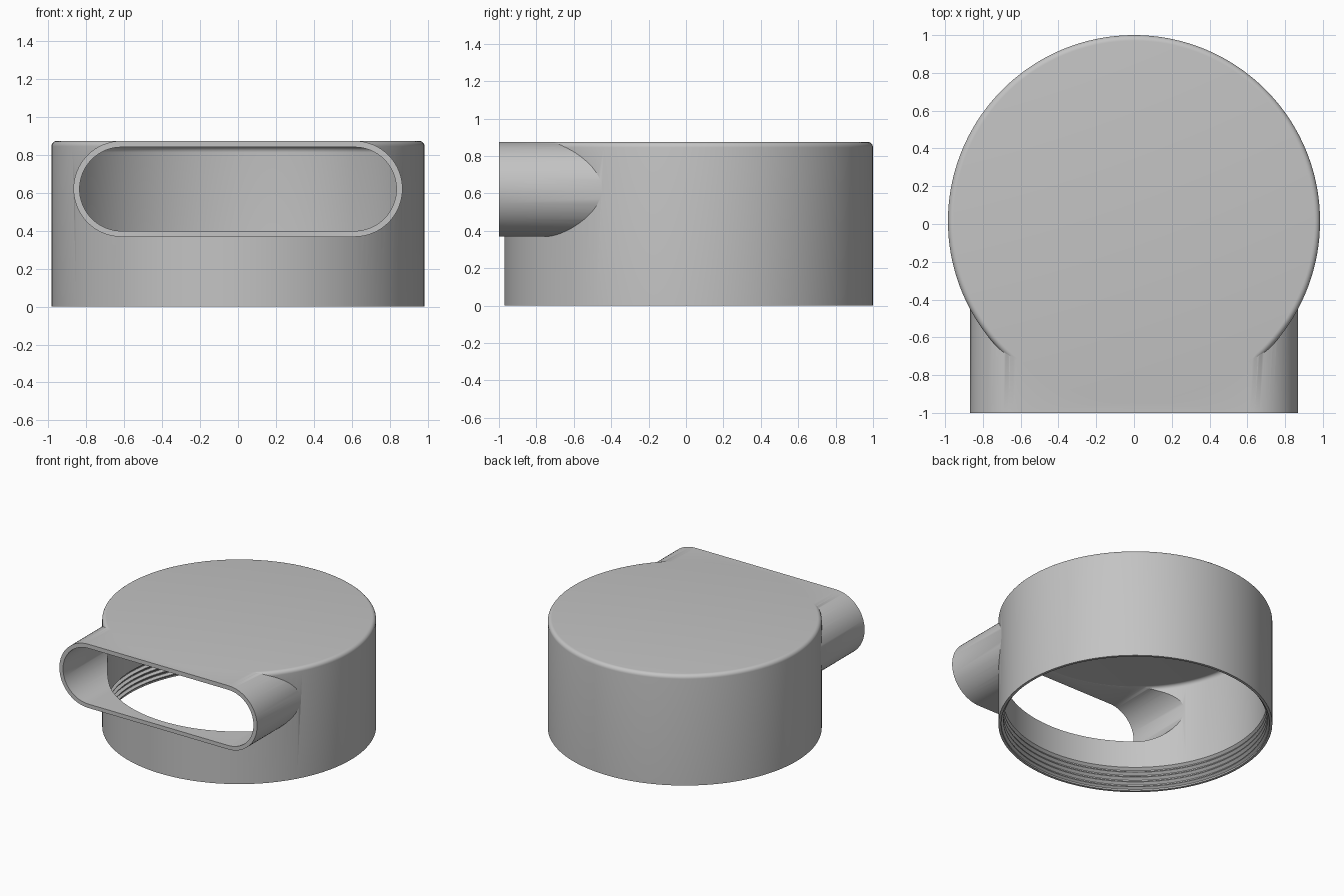
import bpy, bmesh
from math import sin, cos, pi, radians

default = bpy.data.objects.get("Cube")
if default:
    bpy.data.objects.remove(default)

grey = bpy.data.materials.new("plain grey")
grey.use_nodes = True
colour = (0.55, 0.55, 0.55, 1)
grey.diffuse_color = colour
grey.node_tree.nodes["Principled BSDF"].inputs["Base Color"].default_value = colour

CENTRE_Y = 0.015
SIDES = 144


def make_object(name, bm):
    bmesh.ops.recalc_face_normals(bm, faces=bm.faces[:])
    mesh = bpy.data.meshes.new(name)
    bm.to_mesh(mesh)
    bm.free()
    mesh.materials.append(grey)
    obj = bpy.data.objects.new(name, mesh)
    bpy.context.collection.objects.link(obj)
    return obj


def loft(name, rings):
    """Bridge equal rings of points and cap both ends."""
    bm = bmesh.new()
    loops = [[bm.verts.new(p) for p in ring] for ring in rings]
    for a, b in zip(loops, loops[1:]):
        for i in range(len(a)):
            j = (i + 1) % len(a)
            bm.faces.new((a[i], a[j], b[j], b[i]))
    bm.faces.new(loops[0])
    bm.faces.new(loops[-1])
    return make_object(name, bm)


def lathe(name, profile):
    angles = [2 * pi * i / SIDES for i in range(SIDES)]
    return loft(name, [[(r * cos(a), CENTRE_Y + r * sin(a), z) for a in angles]
                       for r, z in profile])


def rounded_top(radius, top, fillet):
    arc = [i * pi / 12 for i in range(7)]
    return [(radius - fillet + fillet * cos(a), top - fillet + fillet * sin(a)) for a in arc]


def slot(name, half_width, radius, z, y0, y1):
    """Rounded slot section pushed along y."""
    section = []
    for side, start in ((1, -pi / 2), (-1, pi / 2)):
        for i in range(33):
            a = start + pi * i / 32
            section.append((side * (half_width - radius) + radius * cos(a), z + radius * sin(a)))
    return loft(name, [[(x, y, h) for x, h in section] for y in (y0, y1)])


def combine(target, other, operation):
    mod = target.modifiers.new(operation.title(), "BOOLEAN")
    mod.operation = operation
    mod.solver = "EXACT"
    mod.object = other
    bpy.context.view_layer.objects.active = target
    bpy.ops.object.modifier_apply(modifier=mod.name)
    bpy.data.objects.remove(other)


# Round cap with a softened top edge
cap = lathe("threaded_cap_with_spout", [(0.985, 0)] + rounded_top(0.985, 0.875, 0.03))

# Wide flat spout at the front
combine(cap, slot("spout", 0.868, 0.253, 0.6215, -1.0, -0.2), "UNION")

# Hollow inside, with thread grooves above the rim
cavity = [(0.965, -0.1), (0.965, 0.012)]
for i in range(4):
    z = 0.012 + i * 0.04
    cavity += [(0.948, z + 0.012), (0.948, z + 0.018), (0.967, z + 0.03), (0.967, z + 0.036)]
cavity += [(0.948, 0.185)] + rounded_top(0.948, 0.843, 0.03)
combine(cap, lathe("cavity", cavity), "DIFFERENCE")

# Spout passage
combine(cap, slot("passage", 0.836, 0.221, 0.6205, -1.1, -0.25), "DIFFERENCE")

bpy.ops.object.select_all(action="DESELECT")
cap.select_set(True)
bpy.context.view_layer.objects.active = cap
bpy.ops.object.shade_smooth_by_angle(angle=radians(30))
